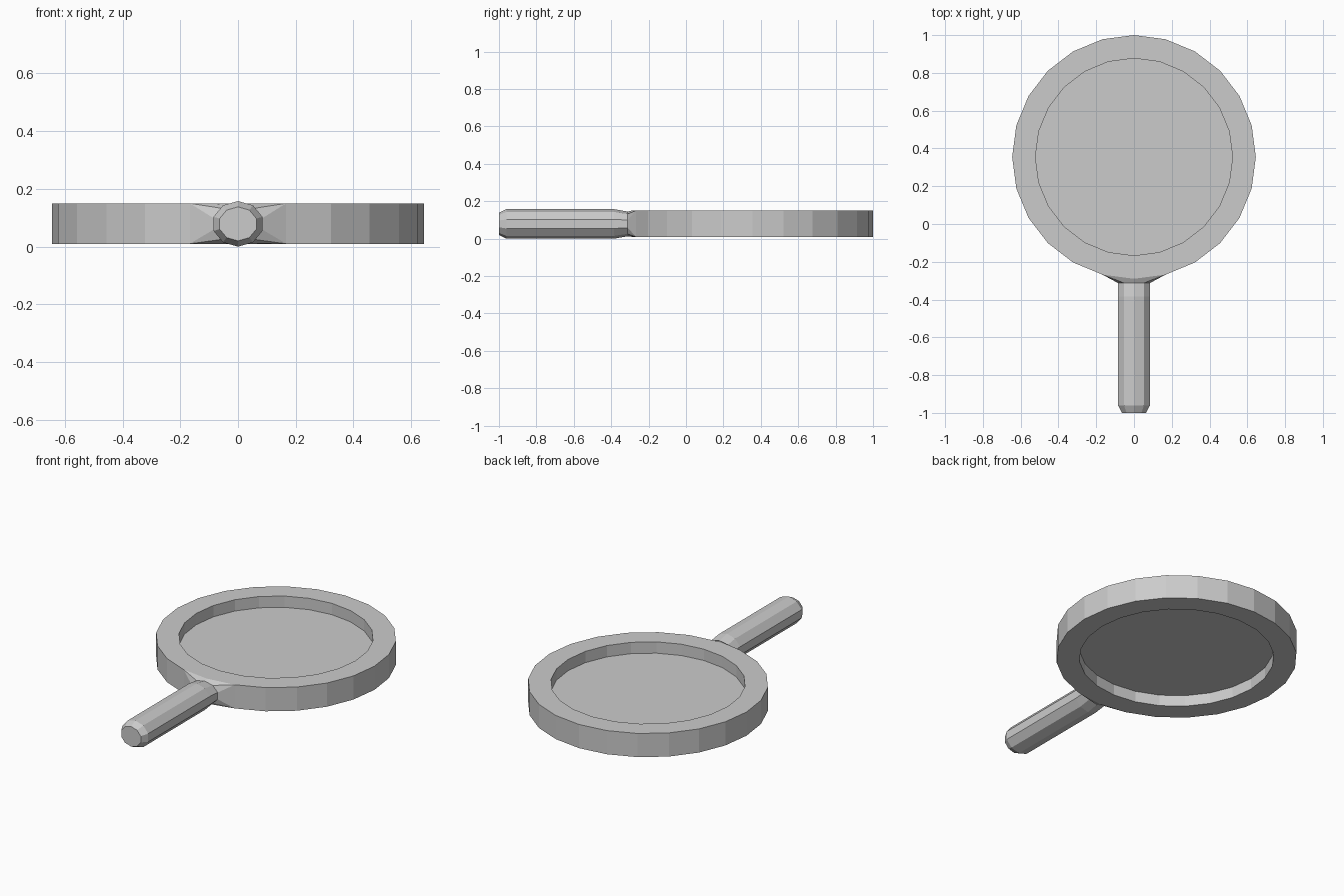
import bpy, bmesh
from math import sin, cos, pi, radians

if "Cube" in bpy.data.objects:
    bpy.data.objects.remove(bpy.data.objects["Cube"])

CY, R_OUT, R_IN = 0.355, 0.645, 0.522
Z0, Z1, ZM = 0.01, 0.15, 0.079


def finish(bm, name):
    bmesh.ops.remove_doubles(bm, verts=bm.verts, dist=1e-5)
    bmesh.ops.recalc_face_normals(bm, faces=bm.faces)
    mesh = bpy.data.meshes.new(name)
    bm.to_mesh(mesh)
    bm.free()
    ob = bpy.data.objects.new(name, mesh)
    bpy.context.collection.objects.link(ob)
    return ob


def loft(bm, rings, closed=False):
    rows = [[bm.verts.new(p) for p in ring] for ring in rings]
    pairs = list(zip(rows, rows[1:]))
    if closed:
        pairs.append((rows[-1], rows[0]))
    n = len(rows[0])
    for a, b in pairs:
        for i in range(n):
            j = (i + 1) % n
            bm.faces.new((a[i], a[j], b[j], b[i]))
    return rows


def disc_ring(r, z, n=24):
    return [(r * sin(2 * pi * i / n), CY + r * cos(2 * pi * i / n), z) for i in range(n)]


# Round frame with a rectangular cross-section
bm = bmesh.new()
loft(bm, [disc_ring(R_OUT, Z0), disc_ring(R_OUT, Z1),
          disc_ring(R_IN, Z1), disc_ring(R_IN, Z0)], closed=True)
finish(bm, "frame")

# Thin pane recessed on both sides
bm = bmesh.new()
rows = loft(bm, [disc_ring(R_IN, ZM - 0.004), disc_ring(R_IN, ZM + 0.004)])
for row in rows:
    bm.faces.new(row)
finish(bm, "glass_pane")

# Ten-sided handle, flaring into two facets of the frame
ANGLES = [radians(90 + 36 * i) for i in range(10)]


def handle_ring(y, rx, rz):
    return [(rx * cos(a), y, ZM + rz * sin(a)) for a in ANGLES]


corner_x, corner_y = R_OUT * sin(pi / 12), CY - R_OUT * cos(pi / 12)
flare = []
for a in ANGLES:
    z = Z1 if sin(a) > 0 else Z0
    if abs(cos(a)) < 0.01:
        flare.append((0, CY - R_OUT, z))
    else:
        flare.append((corner_x if cos(a) > 0 else -corner_x, corner_y, z))

bm = bmesh.new()
rows = loft(bm, [handle_ring(-1.0, 0.067, 0.059), handle_ring(-0.96, 0.089, 0.079),
                 handle_ring(-0.385, 0.089, 0.079), handle_ring(-0.312, 0.09, 0.066),
                 flare])
bm.faces.new(rows[0])
finish(bm, "handle")
